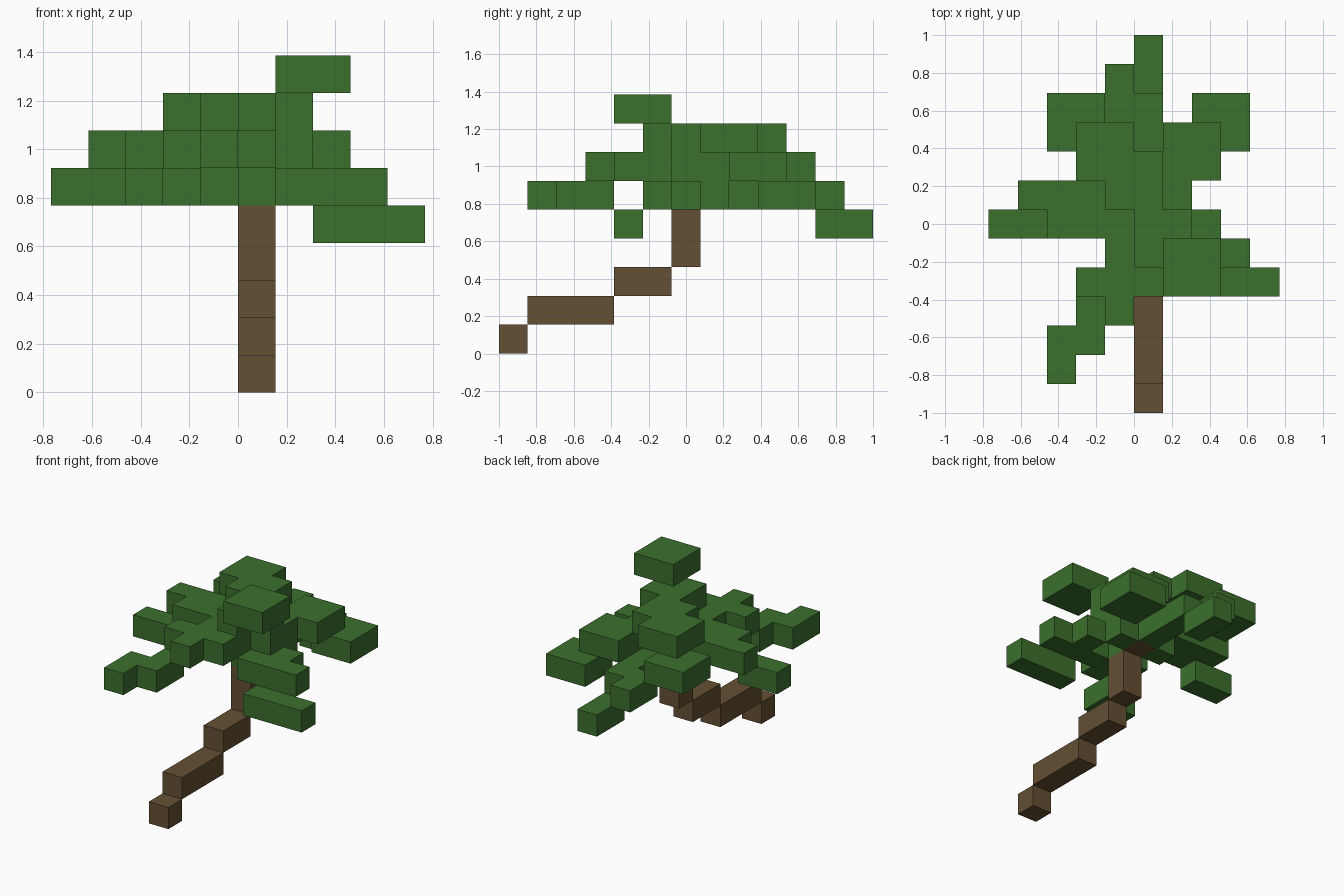
import bpy
import bmesh
from mathutils import Vector

default_cube = bpy.data.objects.get("Cube")
if default_cube:
    bpy.data.objects.remove(default_cube, do_unlink=True)

CELL = 2 / 13
HALF_DEPTH = 6.5
DIRECTIONS = [Vector(d) for d in
              ((1, 0, 0), (-1, 0, 0), (0, 1, 0), (0, -1, 0), (0, 0, 1), (0, 0, -1))]


def make_material(name, colour):
    material = bpy.data.materials.new(name)
    material.use_nodes = True
    material.diffuse_color = colour
    shader = next(n for n in material.node_tree.nodes if n.type == 'BSDF_PRINCIPLED')
    shader.inputs["Base Color"].default_value = colour
    shader.inputs["Roughness"].default_value = 0.9
    return material


def row(x, y, layer, width=1, depth=1, height=1):
    """Return the grid cells of one block."""
    return {(x + a, y + b, layer + c)
            for a in range(width) for b in range(depth) for c in range(height)}


def build_part(name, cells, occupied, material):
    """Skin a set of grid cells, leaving out faces covered by a neighbour."""
    bm = bmesh.new()
    for cell in sorted(cells):
        centre = Vector(cell) + Vector((0.5, 0.5, 0.5))
        for normal in DIRECTIONS:
            neighbour = tuple(int(c + d) for c, d in zip(cell, normal))
            if neighbour in occupied:
                continue
            side = Vector((normal.y, normal.z, normal.x))
            up = normal.cross(side)
            corners = [centre + (normal + a * side + b * up) / 2
                       for a, b in ((-1, -1), (1, -1), (1, 1), (-1, 1))]
            bm.faces.new([bm.verts.new((c - Vector((0, HALF_DEPTH, 0))) * CELL)
                          for c in corners])
    bmesh.ops.remove_doubles(bm, verts=bm.verts, dist=CELL / 100)
    bmesh.ops.dissolve_limit(bm, angle_limit=0.01, verts=bm.verts, edges=bm.edges)
    mesh = bpy.data.meshes.new(name)
    bm.to_mesh(mesh)
    bm.free()
    mesh.materials.append(material)
    obj = bpy.data.objects.new(name, mesh)
    bpy.context.collection.objects.link(obj)


bark = make_material("bark_brown", (0.13, 0.08, 0.033, 1))
leaf = make_material("leaf_green", (0.044, 0.162, 0.026, 1))

# Leaning trunk, stepping up from the front
trunk = (row(0, 0, 0) | row(0, 1, 1, depth=3) | row(0, 4, 2, depth=2)
         | row(0, 6, 3, height=2) | row(0, 7, 5))

# Crown above the trunk and the fronds that spread from it
foliage = {
    "crown": row(0, 5, 7, depth=4) | row(-1, 7, 7) | row(1, 6, 7)
    | row(0, 4, 6, depth=4) | row(-1, 5, 6, depth=3) | row(1, 6, 6, depth=2)
    | row(0, 6, 5) | row(0, 8, 5) | row(-1, 7, 5) | row(1, 7, 5),
    "raised_frond": row(1, 4, 8, width=2, depth=2),
    "front_frond": row(-1, 3, 6, depth=2) | row(-2, 4, 6)
    | row(-2, 2, 5, depth=2) | row(-3, 1, 5, depth=2),
    "right_frond": row(-3, 6, 6, width=2, depth=2) | row(-4, 7, 6)
    | row(-5, 6, 5, width=2),
    "back_right_frond": row(-2, 8, 7, width=2, depth=2)
    | row(-3, 9, 6, width=2, depth=2),
    "back_frond": row(0, 9, 5, depth=2) | row(-1, 10, 5, depth=2)
    | row(0, 11, 4, depth=2),
    "back_left_frond": row(1, 8, 6, width=2, depth=2)
    | row(2, 9, 5, width=2, depth=2),
    "left_frond": row(1, 5, 5, width=3) | row(2, 6, 5) | row(2, 4, 4, width=3),
}

occupied = trunk.union(*foliage.values())
build_part("trunk", trunk, occupied, bark)
for part_name, part_cells in foliage.items():
    build_part(part_name, part_cells, occupied, leaf)
